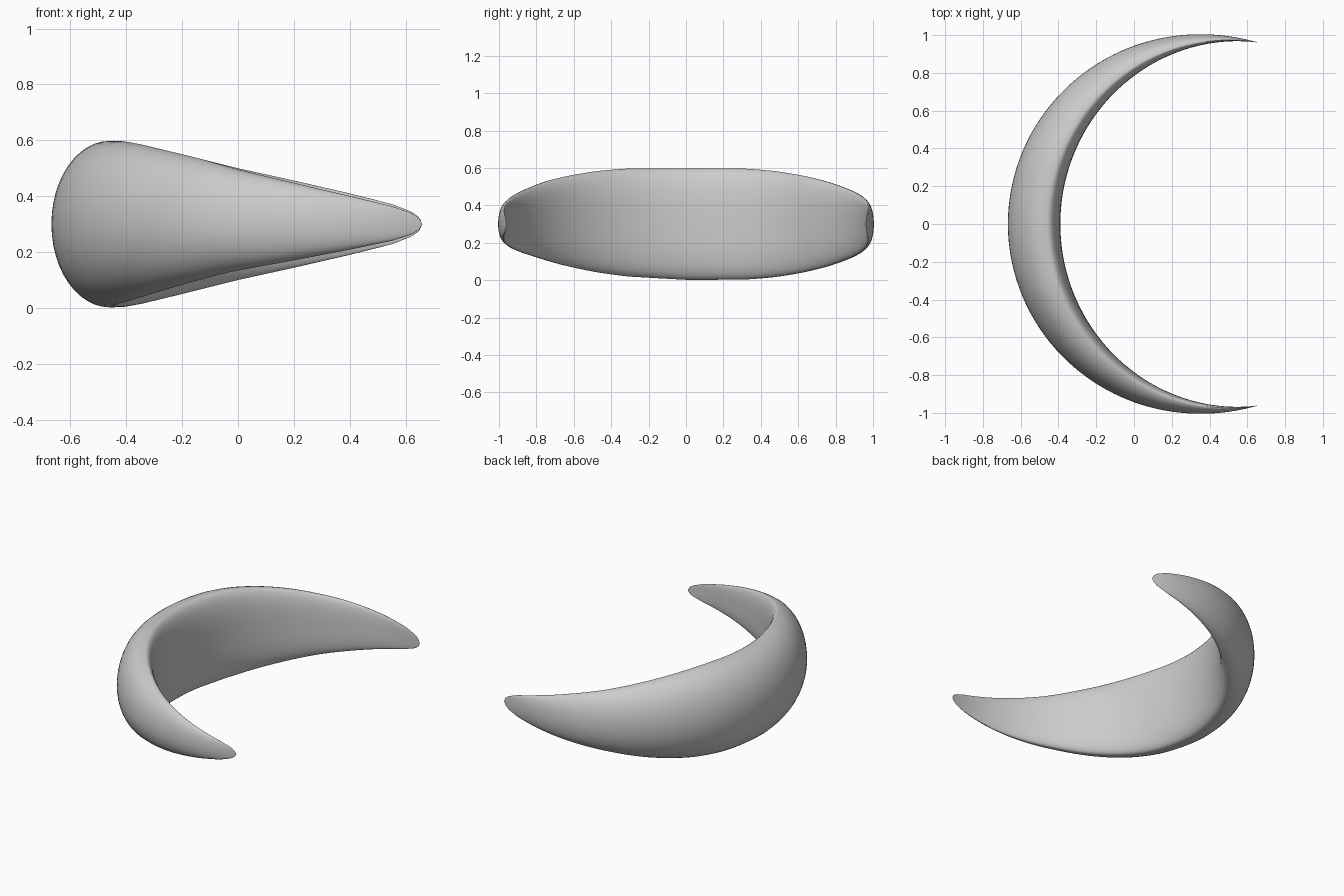
import bpy, bmesh
from math import sin, cos, pi, radians

if "Cube" in bpy.data.objects:
    bpy.data.objects.remove(bpy.data.objects["Cube"])

# half-height of the band against the x of its crest
HEIGHT = [(-0.47, .298), (-0.41, .297), (-0.34, .284), (-0.2, .25), (0, .2),
          (0.2, .156), (0.4, .11), (0.55, .072), (0.62, .045), (0.648, .025), (0.66, 0)]


def half_height(x):
    if x <= HEIGHT[0][0]:
        return HEIGHT[0][1]
    for (x0, h0), (x1, h1) in zip(HEIGHT, HEIGHT[1:]):
        if x <= x1:
            return h0 + (h1 - h0) * (x - x0) / (x1 - x0)
    return 0.0


def arc(cx, r, end_angle, s):
    a = radians(180 + (end_angle - 180) * s)
    return cx + r * cos(a), r * sin(a)


def section(t, n=48):
    """D-shaped ring at t (-1 front tip, 0 middle, 1 rear tip)."""
    s, side = abs(t), (1 if t >= 0 else -1)
    ox, oy = arc(0.335, 1.003 - 0.003 * min(1, s * 2) + 0.0135 * s**6, 71.3, s)
    ix, iy = arc(0.60, 0.99 - 0.028 * s**4, 86.4, s)
    crest = 0.75
    h = half_height(ox + (ix - ox) * crest)
    up = down = h
    if side < 0:                       # front arm is slightly slimmer
        down *= 1 - 0.17 * min(1, s * 1.8)
        up *= 1 - 0.12 * max(0, s - 0.5) * 2
    ring = []
    for k in range(n):
        a = 2 * pi * k / n
        c, z = cos(a), sin(a)
        if c >= 0:                     # rounded outer face
            f = crest - crest * c
        else:                          # flatter inner face
            f = crest + (1 - crest) * max(0, 1 - abs(z)**3) ** 0.5
        ring.append((ox + (ix - ox) * f, side * (oy + (iy - oy) * f),
                     0.3 + z * (up if z > 0 else down)))
    return ring


# crescent band lofted from tip to tip
bm = bmesh.new()
N = 60
rings = [[bm.verts.new(p) for p in section(sin(i / N * pi / 2))] for i in range(-N, N + 1)]
for a, b in zip(rings, rings[1:]):
    for k in range(len(a)):
        j = (k + 1) % len(a)
        bm.faces.new((a[k], a[j], b[j], b[k]))
bmesh.ops.remove_doubles(bm, verts=bm.verts, dist=0.0003)
bmesh.ops.holes_fill(bm, edges=[e for e in bm.edges if e.is_boundary], sides=0)
bmesh.ops.recalc_face_normals(bm, faces=bm.faces)
mesh = bpy.data.meshes.new("crescent_band")
bm.to_mesh(mesh)
bm.free()
band = bpy.data.objects.new("crescent_band", mesh)
bpy.context.collection.objects.link(band)
for p in mesh.polygons:
    p.use_smooth = True
